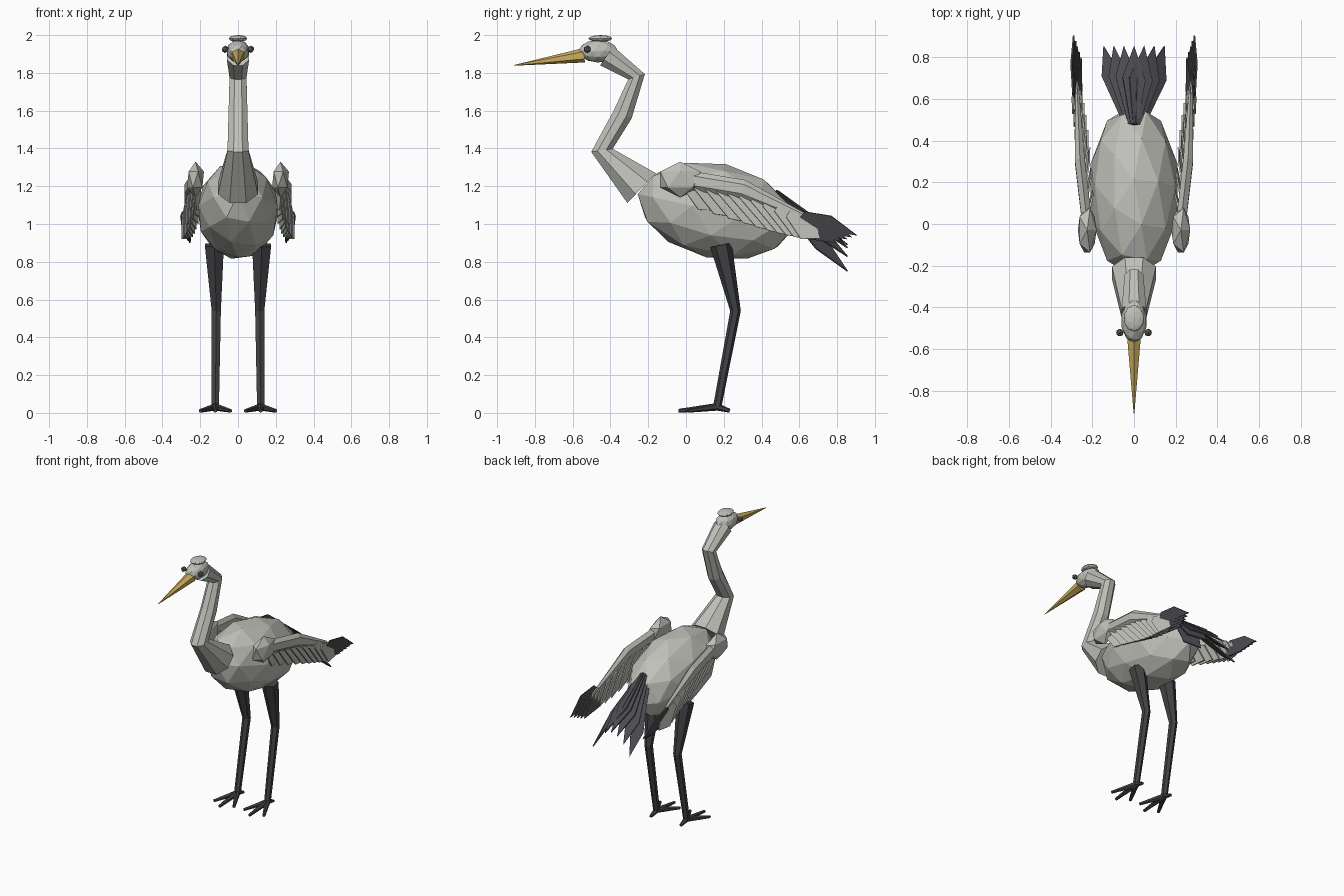
import bpy, bmesh, math
from mathutils import Vector, Matrix

if "Cube" in bpy.data.objects:
    bpy.data.objects.remove(bpy.data.objects["Cube"])


def material(name, rgb):
    m = bpy.data.materials.new(name)
    m.diffuse_color = (*rgb, 1)
    m.use_nodes = True
    m.node_tree.nodes["Principled BSDF"].inputs["Base Color"].default_value = m.diffuse_color
    return m


GREY = material("pale grey plumage", (0.53, 0.53, 0.49))
DARK = material("charcoal feathers", (0.07, 0.07, 0.08))
LEG = material("dark legs", (0.055, 0.055, 0.062))
BEAK = material("ochre beak", (0.60, 0.42, 0.11))
EYE = material("eye grey", (0.13, 0.13, 0.13))


def finish(name, bm, mat):
    bmesh.ops.recalc_face_normals(bm, faces=bm.faces)
    me = bpy.data.meshes.new(name)
    bm.to_mesh(me)
    bm.free()
    me.materials.append(mat)
    ob = bpy.data.objects.new(name, me)
    bpy.context.collection.objects.link(ob)
    return ob


def ball(name, loc, size, mat, sub=2, tilt=0):
    bm = bmesh.new()
    mtx = (Matrix.Translation(loc) @ Matrix.Rotation(tilt, 4, 'X')
           @ Matrix.Diagonal((*size, 1)))
    bmesh.ops.create_icosphere(bm, subdivisions=sub, radius=1, matrix=mtx)
    return finish(name, bm, mat)


def tube(name, pts, radii, n, mat, squash=1.0):
    """Faceted tube through points; squash scales its sideways radius."""
    bm = bmesh.new()
    pts = [Vector(p) for p in pts]
    rings = []
    for i, (p, r) in enumerate(zip(pts, radii)):
        t = Vector()
        if i > 0:
            t += (p - pts[i - 1]).normalized()
        if i < len(pts) - 1:
            t += (pts[i + 1] - p).normalized()
        t.normalize()
        u = Vector((1, 0, 0))
        u = (u - t * u.dot(t)).normalized()
        v = t.cross(u)
        ring = []
        for k in range(n):
            a = 2 * math.pi * (k + 0.5) / n
            ring.append(bm.verts.new(p + u * math.cos(a) * r * squash + v * math.sin(a) * r))
        rings.append(ring)
    for a, b in zip(rings, rings[1:]):
        for k in range(n):
            j = (k + 1) % n
            bm.faces.new((a[k], a[j], b[j], b[k]))
    bm.faces.new(rings[0])
    bm.faces.new(rings[-1])
    return finish(name, bm, mat)


def feathers(name, blades, mat):
    """Pointed flat blades: (root, tip, half-width vector, widest fraction)."""
    bm = bmesh.new()
    for root, tip, w, f in blades:
        root, tip, w = Vector(root), Vector(tip), Vector(w)
        mid = root.lerp(tip, f)
        outline = [root - w * 0.3, mid - w, tip, mid + w, root + w * 0.3]
        nrm = (tip - root).cross(w).normalized() * 0.004
        top = [bm.verts.new(p + nrm) for p in outline]
        bot = [bm.verts.new(p - nrm) for p in outline]
        bm.faces.new(top)
        bm.faces.new(bot[::-1])
        for k in range(5):
            j = (k + 1) % 5
            bm.faces.new((top[k], bot[k], bot[j], top[j]))
    return finish(name, bm, mat)


# Body, neck and head
ball("body", (0, 0.16, 1.07), (0.22, 0.425, 0.252), GREY, 2, math.radians(-12))
tube("neck", [(0, -0.235, 1.19), (0, -0.445, 1.39), (0, -0.335, 1.58),
              (0, -0.262, 1.78), (0, -0.42, 1.89)],
     [0.118, 0.062, 0.056, 0.05, 0.066], 8, GREY, 0.97)
ball("head", (0, -0.465, 1.915), (0.062, 0.105, 0.06), GREY, 2)
ball("crown", (0, -0.453, 1.982), (0.05, 0.064, 0.018), GREY, 2)
tube("beak", [(0, -0.54, 1.893), (0, -0.91, 1.84)], [0.038, 0.002], 6, BEAK)

# Tail: a drooping fan of pointed blades
tail = []
for i in range(7):
    u = i / 3 - 1
    tail.append(((u * 0.035, 0.48, 1.175 - 0.02 * u * u),
                 (u * 0.145, 0.855, 0.89 - 0.14 * u * u),
                 (0.055, -0.01, -0.05 * u), 0.58))
feathers("tail_feathers", tail, DARK)

for s, side in ((1, "right"), (-1, "left")):
    def at(x, y, z):
        return (s * x, y, z)

    ball(side + "_eye", at(0.068, -0.522, 1.925), (0.02, 0.02, 0.02), EYE, 1)

    # Folded wing: shoulder, arm, layered feathers and dark tips
    ball(side + "_shoulder", at(0.225, -0.03, 1.235), (0.05, 0.125, 0.095), GREY, 1)
    tube(side + "_wing_arm", [at(0.225, 0.0, 1.235), at(0.26, 0.3, 1.185), at(0.272, 0.62, 1.04)],
         [0.05, 0.05, 0.02], 6, GREY, 0.55)
    blades = []
    for i in range(10):
        t = i / 9
        k = 0.65 + 0.35 * math.sin(math.pi * t) - 0.1 * t
        root = Vector((0.235 + 0.055 * t, 0.56 * t - 0.02, 1.225 - 0.06 * t - 0.11 * t * t))
        tip = root + Vector((-0.04 + 0.03 * t, 0.31 * k, -0.24 * k))
        blades.append((at(*root), at(*tip), at(-0.012, 0.035, 0.055), 0.6))
    feathers(side + "_wing_feathers", blades, GREY)
    blades = []
    for i in range(5):
        t = i / 4
        blades.append((at(0.27 + 0.02 * t, 0.57 + 0.05 * t, 1.0 + 0.055 * t),
                       at(0.255 + 0.035 * t, 0.80 + 0.105 * t, 0.90 + 0.04 * t),
                       at(0.012, 0.03, 0.036), 0.42))
    feathers(side + "_wing_tip", blades, DARK)

    # Leg and toes
    tube(side + "_leg", [at(0.125, 0.185, 0.89), at(0.115, 0.262, 0.54), at(0.12, 0.165, 0.03)],
         [0.058, 0.028, 0.022], 6, LEG)
    for k, (x, y) in enumerate(((0.12, -0.04), (0.04, 0.01), (0.2, 0.01), (0.12, 0.232))):
        tube("%s_toe_%d" % (side, k + 1), [at(0.12, 0.165, 0.032), at(x, y, 0.011)],
             [0.02, 0.01], 6, LEG)
